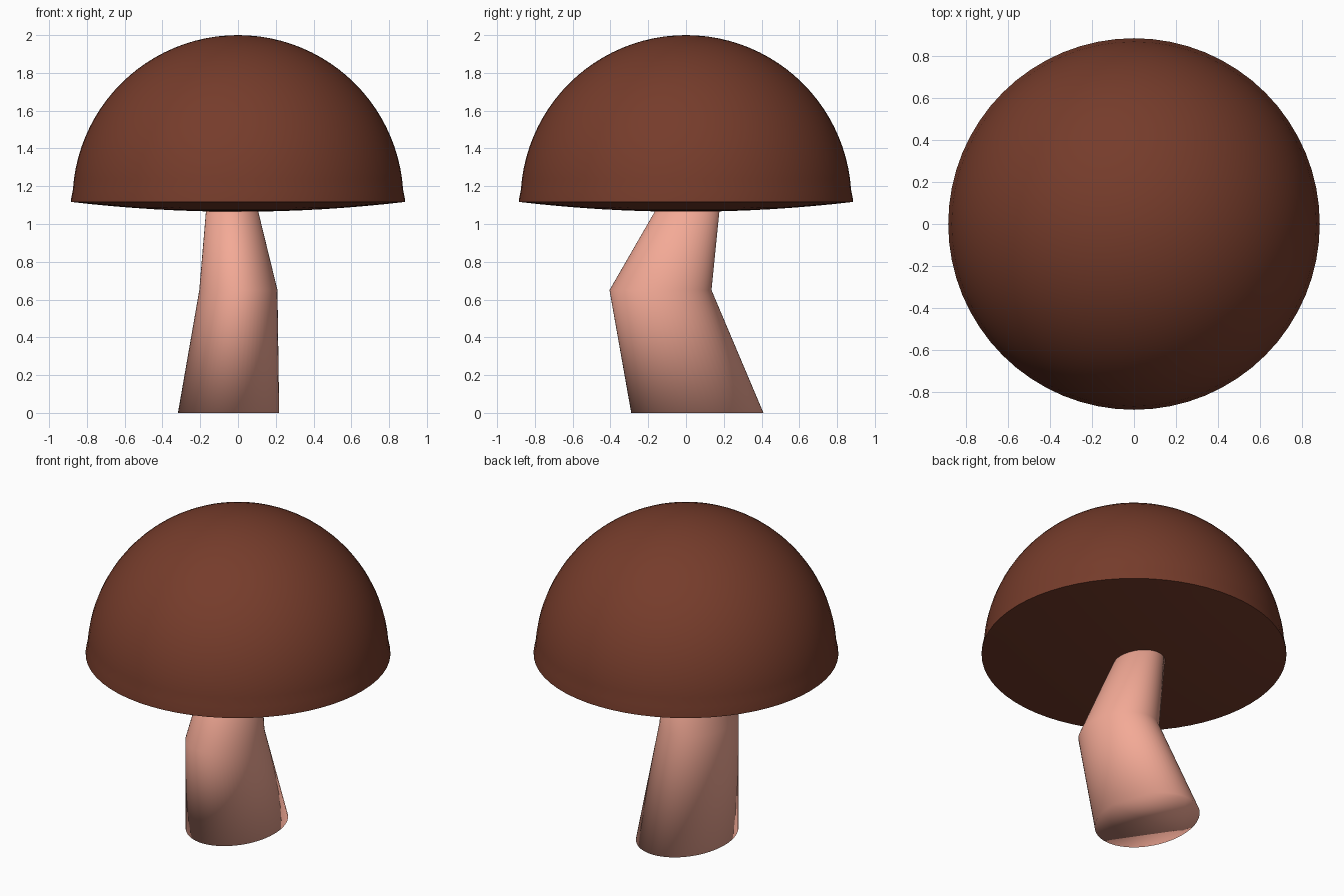
import bpy, math

if "Cube" in bpy.data.objects:
    bpy.data.objects.remove(bpy.data.objects["Cube"])

SEG = 64


def material(name, rgb):
    m = bpy.data.materials.new(name)
    m.diffuse_color = (*rgb, 1)
    m.use_nodes = True
    m.node_tree.nodes["Principled BSDF"].inputs["Base Color"].default_value = m.diffuse_color
    return m


def loft(name, rings, mat, start=None, end=None):
    """Skin elliptical rings (cx, cy, z, rx, ry); close each end with a pole or a flat face."""
    verts, faces = [], []
    for cx, cy, z, rx, ry in rings:
        for i in range(SEG):
            a = math.tau * i / SEG
            verts.append((cx + rx * math.cos(a), cy + ry * math.sin(a), z))
    for k in range(len(rings) - 1):
        for i in range(SEG):
            j = (i + 1) % SEG
            b, t = k * SEG, (k + 1) * SEG
            faces.append((b + i, b + j, t + j, t + i))
    last = (len(rings) - 1) * SEG
    if start is None:
        faces.append(tuple(reversed(range(SEG))))
    else:
        verts.append(start)
        faces += [((i + 1) % SEG, i, len(verts) - 1) for i in range(SEG)]
    if end is None:
        faces.append(tuple(last + i for i in range(SEG)))
    else:
        verts.append(end)
        faces += [(last + i, last + (i + 1) % SEG, len(verts) - 1) for i in range(SEG)]
    me = bpy.data.meshes.new(name)
    me.from_pydata(verts, [], faces)
    me.materials.append(mat)
    ob = bpy.data.objects.new(name, me)
    bpy.context.collection.objects.link(ob)
    bpy.ops.object.select_all(action='DESELECT')
    bpy.context.view_layer.objects.active = ob
    ob.select_set(True)
    return ob


brown = material("cap_brown", (0.18, 0.045, 0.024))
pink = material("stem_pink", (0.9, 0.4, 0.305))

# Cap: shallow bulging underside, thin flared lip, hemispherical dome
R = 0.885
profile = [(R * k / 8, 1.065 + 0.052 * (k / 8) ** 2) for k in range(1, 9)]
profile.append((R, 1.127))
for k in range(1, 24):
    a = math.pi / 2 * k / 24
    profile.append((0.876 * math.cos(a), 1.124 + 0.876 * math.sin(a)))
loft("cap", [(0, 0, z, r, r) for r, z in profile], brown,
     start=(0, 0, 1.065), end=(0, 0, 2.0))
bpy.ops.object.shade_smooth_by_angle(angle=math.radians(35))

# Stem: tapered oval tube, bent at mid height and running up into the cap
loft("stem", [
    (-0.05, 0.06, 0.0, 0.268, 0.35),
    (0.002, -0.135, 0.65, 0.207, 0.27),
    (-0.05, 0.085, 1.3, 0.10, 0.115),
], pink)
bpy.ops.object.shade_smooth()
